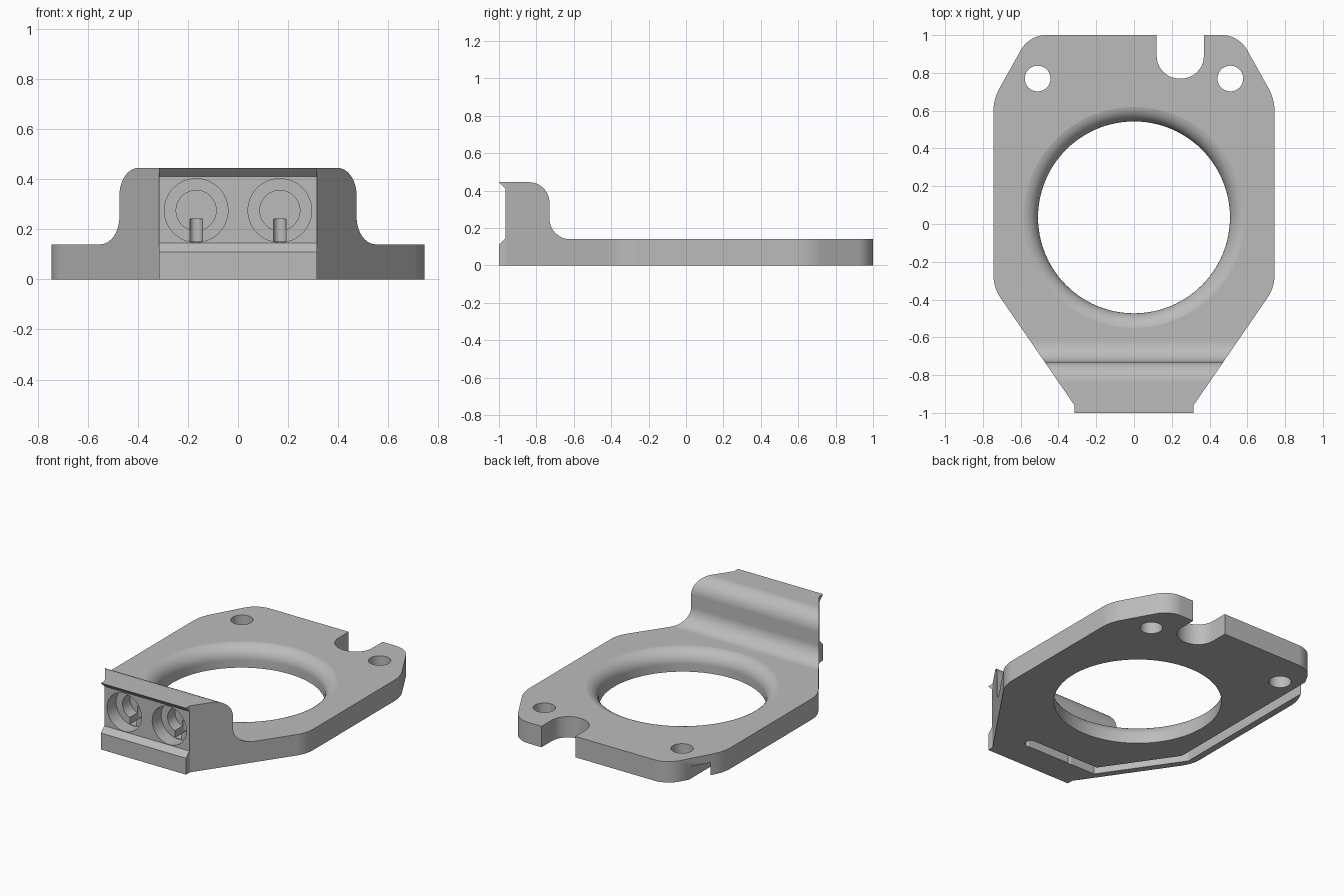
import bpy, bmesh, math
from mathutils import Vector, Matrix

old = bpy.data.objects.get("Cube")
if old:
    bpy.data.objects.remove(old)

grey = bpy.data.materials.new("matte_grey")
grey.use_nodes = True
COLOUR = (0.5, 0.5, 0.5, 1)
grey.diffuse_color = COLOUR
grey.node_tree.nodes["Principled BSDF"].inputs["Base Color"].default_value = COLOUR


def add_object(name, bm):
    bmesh.ops.recalc_face_normals(bm, faces=bm.faces[:])
    mesh = bpy.data.meshes.new(name)
    bm.to_mesh(mesh)
    bm.free()
    mesh.materials.append(grey)
    obj = bpy.data.objects.new(name, mesh)
    bpy.context.collection.objects.link(obj)
    return obj


def rounded(corners, steps=10):
    """Closed outline; a third value on a corner is its tangent length."""
    pts = []
    for i, c in enumerate(corners):
        p = Vector(c[:2])
        if len(c) == 2:
            pts.append(p)
            continue
        u = (Vector(corners[i - 1][:2]) - p).normalized()
        v = (Vector(corners[(i + 1) % len(corners)][:2]) - p).normalized()
        centre = p + (u + v) * c[2] / (1 + u.dot(v))
        a, b = p + u * c[2] - centre, p + v * c[2] - centre
        for s in range(steps + 1):
            t = s / steps * math.pi / 2
            # angular blend between the two tangent points
            ang = a.angle(b) * s / steps
            side = (b - a * (a.dot(b) / a.dot(a))).normalized() * a.length
            pts.append(centre + a * math.cos(ang) + side * math.sin(ang))
    return pts


def prism(name, pts, lo, hi, axis="z"):
    """Extrude an outline along z (points are x,y) or x (points are y,z)."""
    place = (lambda p, h: (p[0], p[1], h)) if axis == "z" else (lambda p, h: (h, p[0], p[1]))
    bm = bmesh.new()
    low = bm.faces.new([bm.verts.new(place(p, lo)) for p in pts])
    ext = bmesh.ops.extrude_face_region(bm, geom=[low])
    moved = [g for g in ext["geom"] if isinstance(g, bmesh.types.BMVert)]
    shift = Vector(place((0, 0), hi - lo))
    bmesh.ops.translate(bm, verts=moved, vec=shift)
    return add_object(name, bm)


def cylinder(name, radius, start, end, segments=48):
    a, b = Vector(start), Vector(end)
    bm = bmesh.new()
    turn = (b - a).to_track_quat("Z", "Y").to_matrix().to_4x4()
    bmesh.ops.create_cone(bm, cap_ends=True, segments=segments, radius1=radius, radius2=radius,
                          depth=(b - a).length, matrix=Matrix.Translation((a + b) / 2) @ turn)
    return add_object(name, bm)


def lathe(name, profile, centre, segments=96):
    bm = bmesh.new()
    verts = [bm.verts.new((r, 0, z)) for r, z in profile]
    edges = [bm.edges.new(pair) for pair in zip(verts, verts[1:])]
    bmesh.ops.spin(bm, geom=verts + edges, cent=(0, 0, 0), axis=(0, 0, 1),
                   angle=math.tau, steps=segments)
    bmesh.ops.remove_doubles(bm, verts=bm.verts[:], dist=1e-5)
    bmesh.ops.translate(bm, verts=bm.verts[:], vec=centre)
    return add_object(name, bm)


def ribbon(path, half):
    """Outline of a mitred strip following an open path."""
    path = [Vector(p) for p in path]
    left, right = [], []
    for i, p in enumerate(path):
        d0 = (p - path[i - 1]).normalized() if i else (path[1] - p).normalized()
        d1 = (path[i + 1] - p).normalized() if i < len(path) - 1 else d0
        n0, n1 = Vector((-d0.y, d0.x)), Vector((-d1.y, d1.x))
        off = (n0 + n1) * half / (1 + n0.dot(n1))
        left.append(p + off)
        right.append(p - off)
    return left + right[::-1]


def boolean(target, tool, operation="DIFFERENCE"):
    mod = target.modifiers.new("cut", "BOOLEAN")
    mod.operation, mod.object, mod.solver = operation, tool, "EXACT"
    tool.hide_render = True
    bpy.context.view_layer.objects.active = target
    bpy.ops.object.modifier_apply(modifier=mod.name)
    bpy.data.objects.remove(tool)


# Side profile: plate, raised front block and dovetail front
bracket = prism("mounting_plate", rounded([
    (-1, 0), (-1, 0.11), (-0.965, 0.145), (-0.965, 0.41), (-1, 0.445),
    (-0.73, 0.445, 0.11), (-0.73, 0.14, 0.11), (1.1, 0.14), (1.1, 0)]), -0.85, 0.85, "x")

# Plan outline
half = [(0.315, -1.1), (0.315, -0.96), (0.745, -0.335, 0.07), (0.745, 0.66, 0.07), (0.555, 1, 0.09)]
mirrored = [(-c[0],) + c[1:] for c in reversed(half)]
boolean(bracket, prism("outline", rounded(half + mirrored), -0.1, 0.6), "INTERSECT")

# Large opening with a rounded upper rim
rim = [(0.598 - 0.09 * math.cos(a), 0.051 + 0.09 * math.sin(a))
       for a in [math.pi / 2 * i / 10 for i in range(11)]]
boolean(bracket, lathe("opening", [(0, -0.1), (0.508, -0.1)] + rim + [(0.598, 0.3), (0, 0.3)],
                       (0, 0.035, 0)))

# Screw holes and the open notch at the back
for x in (-0.51, 0.51):
    boolean(bracket, cylinder("screw_hole", 0.068, (x, 0.77, -0.1), (x, 0.77, 0.3)))
boolean(bracket, prism("notch", rounded([(0.12, 1.1), (0.12, 0.77, 0.12), (0.37, 0.77, 0.12),
                                         (0.37, 1.1)]), -0.1, 0.3))

# Wire channel under the plate
path = [(0.167, -0.775), (-0.345, -0.775), (-0.665, -0.31), (-0.665, 1.1)]
boolean(bracket, prism("channel", ribbon(path, 0.035), -0.1, 0.085))
boolean(bracket, cylinder("channel_end", 0.035, (0.167, -0.775, -0.1), (0.167, -0.775, 0.085)))

# Stepped front sockets, each with a wire slot leading down to the channel
for x in (-0.167, 0.167):
    boolean(bracket, cylinder("socket", 0.127, (x, -1.1, 0.275), (x, -0.87, 0.275)))
    boolean(bracket, cylinder("inner_socket", 0.08, (x, -1.1, 0.275), (x, -0.79, 0.275)))
    slot = [(x - 0.025, -0.9), (x + 0.025, -0.9), (x + 0.025, -0.79), (x - 0.025, -0.79)]
    boolean(bracket, prism("slot", slot, 0.152, 0.24))
    boolean(bracket, cylinder("wire_hole", 0.025, (x, -0.79, -0.1), (x, -0.79, 0.24), 24))

# Smooth curved faces, keep crisp edges
bpy.ops.object.select_all(action="DESELECT")
bracket.select_set(True)
bpy.context.view_layer.objects.active = bracket
bpy.ops.object.shade_smooth_by_angle(angle=math.radians(30))
weighted = bracket.modifiers.new("flat_normals", "WEIGHTED_NORMAL")
weighted.keep_sharp = True
